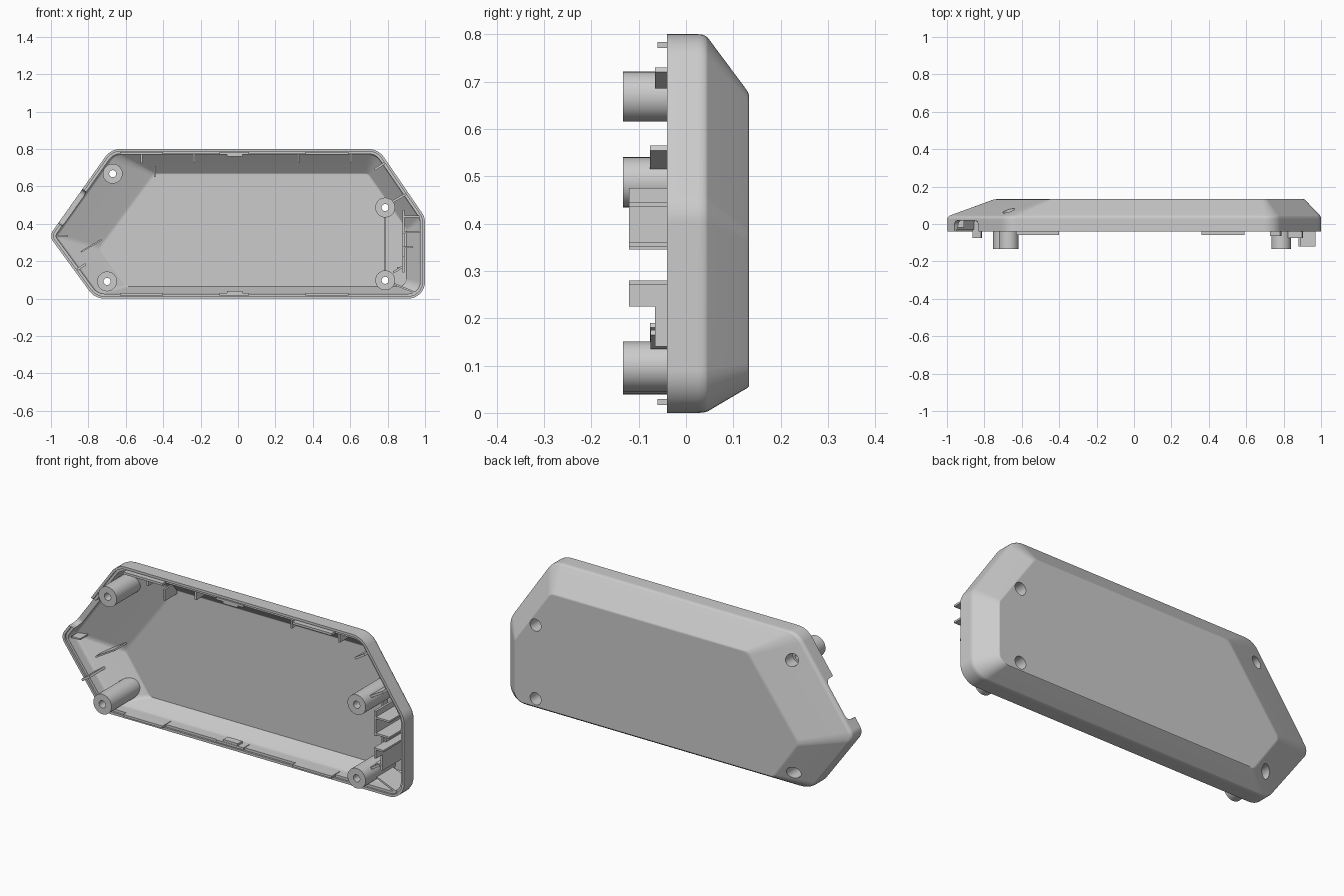
import bpy, bmesh, math
from mathutils import Vector

cube = bpy.data.objects.get("Cube")
if cube:
    bpy.data.objects.remove(cube)

grey = bpy.data.materials.new("grey plastic")
grey.use_nodes = True
grey.diffuse_color = (0.6, 0.6, 0.6, 1)
grey.node_tree.nodes["Principled BSDF"].inputs["Base Color"].default_value = (0.6, 0.6, 0.6, 1)

# Outlines in x, z: the outer wall and the flat back, with a corner radius each
WALL = [(-1.01, .335), (-.68, .8), (.75, .8), (1, .435), (1, 0), (-.765, 0)]
WALL_R = [.05, .1, .1, .1, .09, .1]
BACK = [(-.75, .27), (-.45, .675), (.70, .675), (.91, .375), (.91, .055), (-.6, .055)]
BACK_R = [.03, .04, .04, .04, .05, .04]
# Side profile: blend from wall to back, and depth
PROFILE = [(0, .025), (.008, .034), (.03, .041), (.06, .046), (.96, .1297), (1.03, .133)]


def ring(points, radii, inset, steps=8):
    """Rounded polygon, moved inwards by inset."""
    pts = [Vector(p) for p in points]
    out = []
    for i, p in enumerate(pts):
        a = (pts[i - 1] - p).normalized()
        b = (pts[(i + 1) % len(pts)] - p).normalized()
        half = a.angle(b) / 2
        mid = (a + b).normalized()
        r = max(radii[i] - inset, .015)
        centre = p + mid * (inset + r) / math.sin(half)
        # Arc from the first tangent point to the second, around the corner
        sweep = math.pi / 2 - half
        side = Vector((-mid.y, mid.x))
        if side.dot(a) < 0:
            side = -side
        for k in range(steps + 1):
            t = sweep * (1 - 2 * k / steps)
            out.append(centre + r * (side * math.sin(t) - mid * math.cos(t)))
    return out


def finish(name, bm):
    bmesh.ops.recalc_face_normals(bm, faces=bm.faces)
    mesh = bpy.data.meshes.new(name)
    bm.to_mesh(mesh)
    bm.free()
    mesh.materials.append(grey)
    obj = bpy.data.objects.new(name, mesh)
    bpy.context.collection.objects.link(obj)
    return obj


def loft(name, rings):
    """Closed solid through a list of (outline, y)."""
    bm = bmesh.new()
    loops = [[bm.verts.new((p.x, y, p.y)) for p in outline] for outline, y in rings]
    n = len(loops[0])
    for lo, hi in zip(loops, loops[1:]):
        for i in range(n):
            bm.faces.new((lo[i], lo[(i + 1) % n], hi[(i + 1) % n], hi[i]))
    bm.faces.new(loops[0])
    bm.faces.new(loops[-1])
    return finish(name, bm)


def body(name, inset, back_inset, front, shift):
    wall = ring(WALL, WALL_R, inset)
    back = ring(BACK, BACK_R, back_inset)
    rings = [(wall, front)]
    for t, y in PROFILE:
        rings.append(([w.lerp(b, t) for w, b in zip(wall, back)], y + shift))
    return loft(name, rings)


def cylinder(name, x, z, r, y0, y1):
    turn = [2 * math.pi * k / 32 for k in range(32)]
    circle = [Vector((x + r * math.cos(a), z + r * math.sin(a))) for a in turn]
    return loft(name, [(circle, y0), (circle, y1)])


def bar(name, p, q, thick, y0, y1):
    """Upright plate along a line in x, z."""
    p, q = Vector(p), Vector(q)
    d = (q - p).normalized() * thick / 2
    side = Vector((-d.y, d.x))
    outline = [p + side, p - side, q - side, q + side]
    return loft(name, [(outline, y0), (outline, y1)])


def boolean(obj, cutter, operation):
    mod = obj.modifiers.new("cut", "BOOLEAN")
    mod.operation = operation
    mod.solver = "EXACT"
    mod.object = cutter
    graph = bpy.context.evaluated_depsgraph_get()
    mesh = bpy.data.meshes.new_from_object(obj.evaluated_get(graph))
    obj.modifiers.clear()
    obj.data = mesh


def smooth(obj):
    bpy.ops.object.select_all(action="DESELECT")
    obj.select_set(True)
    bpy.context.view_layer.objects.active = obj
    bpy.ops.object.shade_smooth_by_angle(angle=math.radians(28))
    obj.modifiers.new("flat faces", "WEIGHTED_NORMAL").keep_sharp = True


# Hollow shell with a stepped rim
shell = body("shell", 0, 0, -.04, 0)
cavity = body("cavity_cutter", .026, .008, -.1, -.015)
step = ring(WALL, WALL_R, .013)
rim_step = loft("rim_cutter", [(step, -.1), (step, -.03)])
envelope = body("envelope", .01, .004, -.3, -.007)

# Rounded cable opening in the upper slanted wall
opening = bar("opening_cutter", (-.955, .4), (-.825, .58), .12, -.1, .02)
bm = bmesh.new()
bm.from_mesh(opening.data)
across = Vector((-.81, 0, .585))
edges = [e for e in bm.edges if all(v.co.y > 0 for v in e.verts)
         and abs((e.verts[0].co - e.verts[1].co).normalized().dot(across)) > .9]
bmesh.ops.bevel(bm, geom=edges, offset=.03, segments=6, profile=.5, affect="EDGES")
bm.to_mesh(opening.data)
bm.free()

for cutter in (cavity, rim_step, opening):
    boolean(shell, cutter, "DIFFERENCE")

# Screw posts, with a pilot hole and a wide hole from the back
parts = []
posts = {"upper_right_post": (-.67, .668), "lower_right_post": (-.70, .092),
         "upper_left_post": (.787, .487), "lower_left_post": (.787, .098)}
cutters = [cavity, rim_step, opening, envelope]
for name, (x, z) in posts.items():
    post = cylinder(name, x, z, .053, -.133, .2)
    boolean(post, envelope, "INTERSECT")
    pilot = cylinder("pilot_cutter", x, z, .019, -.2, .3)
    bore = cylinder("bore_cutter", x, z, .032, .02, .3)
    for obj in (post, shell):
        boolean(obj, pilot, "DIFFERENCE")
        boolean(obj, bore, "DIFFERENCE")
    cutters += [pilot, bore]
    parts.append(post)

# Inner ribs: ends in x, z, then thickness, front and back
ribs = {
    "upper_corner_rib": ((.73, .69), (.785, .725), .012, -.065, .1),
    "post_rib": ((.82, .515), (.9, .56), .012, -.076, .1),
    "board_stop": ((.885, .345), (.885, .475), .012, -.12, .13),
    "small_board_stop": ((.885, .225), (.885, .28), .012, -.12, .13),
    "low_board_stop": ((.885, .14), (.885, .225), .012, -.065, .13),
    "middle_board_stop": ((.885, .28), (.885, .345), .012, -.035, .13),
    "upper_shelf": ((.885, .44), (.97, .44), .01, -.12, .13),
    "middle_shelf": ((.885, .355), (.97, .355), .01, -.12, .13),
    "short_shelf": ((.885, .275), (.935, .275), .01, -.12, .13),
    "lower_shelf": ((.85, .165), (.89, .165), .01, -.065, .13),
    "lower_corner_rib": ((.83, .14), (.88, .17), .012, -.075, .1),
    "bottom_corner_rib": ((.83, .08), (.95, .03), .01, -.035, .1),
    "post_link": ((.787, .15), (.787, .44), .008, .08, .13),
    "slant_rib": ((-.84, .25), (-.73, .315), .008, .01, .13),
    "lower_slant_tab": ((-.86, .155), (-.815, .185), .012, -.076, .06),
    "upper_hook": ((-.445, .65), (-.445, .71), .01, .02, .13),
    "end_stop": ((-.96, .335), (-.91, .335), .008, -.02, .06),
}
for i, x in enumerate((-.515, -.235, .325, .605)):
    ribs[f"top_wall_rib_{i + 1}"] = ((x, .725), (x, .785), .01, -.02, .06)

# Locating tongues and centre clips along both long rims
for side, z, wall_z in (("top", .777, .765), ("bottom", .023, .035)):
    ribs[f"{side}_tongue_right"] = ((-.63, z), (-.4, z), .012, -.06, .01)
    ribs[f"{side}_tongue_left"] = ((.36, z), (.59, z), .012, -.06, .01)
    ribs[f"{side}_clip"] = ((-.06, wall_z), (.025, wall_z), .012, -.038, .0)
    ribs[f"{side}_clip_base"] = ((-.1, z), (.06, z), .012, -.04, .01)

for name, (p, q, thick, y0, y1) in ribs.items():
    rib = bar(name, p, q, thick, y0, y1)
    boolean(rib, envelope, "INTERSECT")
    parts.append(rib)

for cutter in cutters:
    bpy.data.objects.remove(cutter)
for obj in [shell] + parts:
    smooth(obj)
